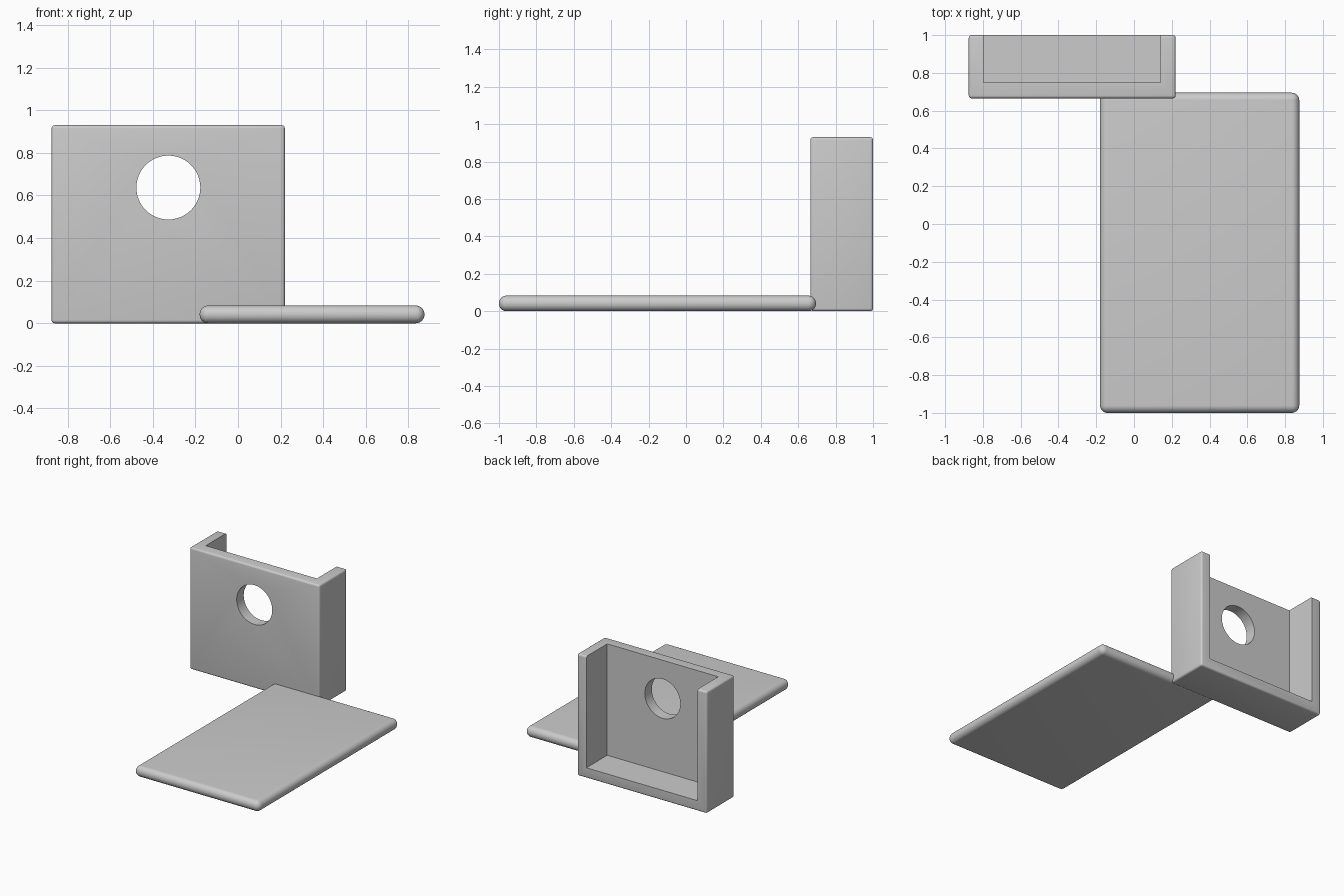
import bpy
import bmesh
from mathutils import Vector

cube = bpy.data.objects.get("Cube")
if cube:
    bpy.data.objects.remove(cube, do_unlink=True)

# Single plain grey finish
grey = bpy.data.materials.new("plain grey")
grey.use_nodes = True
grey.diffuse_color = (0.6, 0.6, 0.6, 1)
grey.node_tree.nodes["Principled BSDF"].inputs["Base Color"].default_value = grey.diffuse_color


def box(name, low, high):
    """Box between two opposite corners."""
    low, high = Vector(low), Vector(high)
    bm = bmesh.new()
    bmesh.ops.create_cube(bm, size=1)
    bmesh.ops.scale(bm, vec=high - low, verts=bm.verts)
    bmesh.ops.translate(bm, vec=(low + high) / 2, verts=bm.verts)
    mesh = bpy.data.meshes.new(name)
    bm.to_mesh(mesh)
    bm.free()
    mesh.materials.append(grey)
    obj = bpy.data.objects.new(name, mesh)
    bpy.context.collection.objects.link(obj)
    return obj


def round_edges(obj, radius, segments):
    bevel = obj.modifiers.new("rounded edges", "BEVEL")
    bevel.width = radius
    bevel.segments = segments


def cut(obj, cutter):
    boolean = obj.modifiers.new(cutter.name, "BOOLEAN")
    boolean.object = cutter
    boolean.solver = "EXACT"
    cutter.hide_render = True
    cutter.hide_viewport = True


def finish(obj):
    """Apply the modifiers and smooth the rounded parts."""
    bpy.ops.object.select_all(action="DESELECT")
    bpy.context.view_layer.objects.active = obj
    obj.select_set(True)
    for modifier in list(obj.modifiers):
        bpy.ops.object.modifier_apply(modifier=modifier.name)
    bpy.ops.object.shade_smooth_by_angle()


# Flat slab with fully rounded rim
slab = box("slab", (-0.18, -1, 0), (0.875, 0.695, 0.083))
round_edges(slab, 0.04, 8)
finish(slab)

# Upright holder: front wall, two sides and floor, open at the top and back
holder = box("holder", (-0.875, 0.665, 0), (0.22, 1, 0.93))
round_edges(holder, 0.015, 4)
pocket = box("pocket_cutter", (-0.797, 0.75, 0.08), (0.14, 1.2, 1.2))
cut(holder, pocket)

# Round hole through the front wall
bpy.ops.mesh.primitive_cylinder_add(vertices=64, radius=0.15, depth=0.4,
                                    location=(-0.327, 0.7, 0.637),
                                    rotation=(1.5708, 0, 0))
drill = bpy.context.object
drill.name = "hole_cutter"
drill.data.materials.append(grey)
cut(holder, drill)
finish(holder)

for cutter in (pocket, drill):
    bpy.data.objects.remove(cutter, do_unlink=True)
